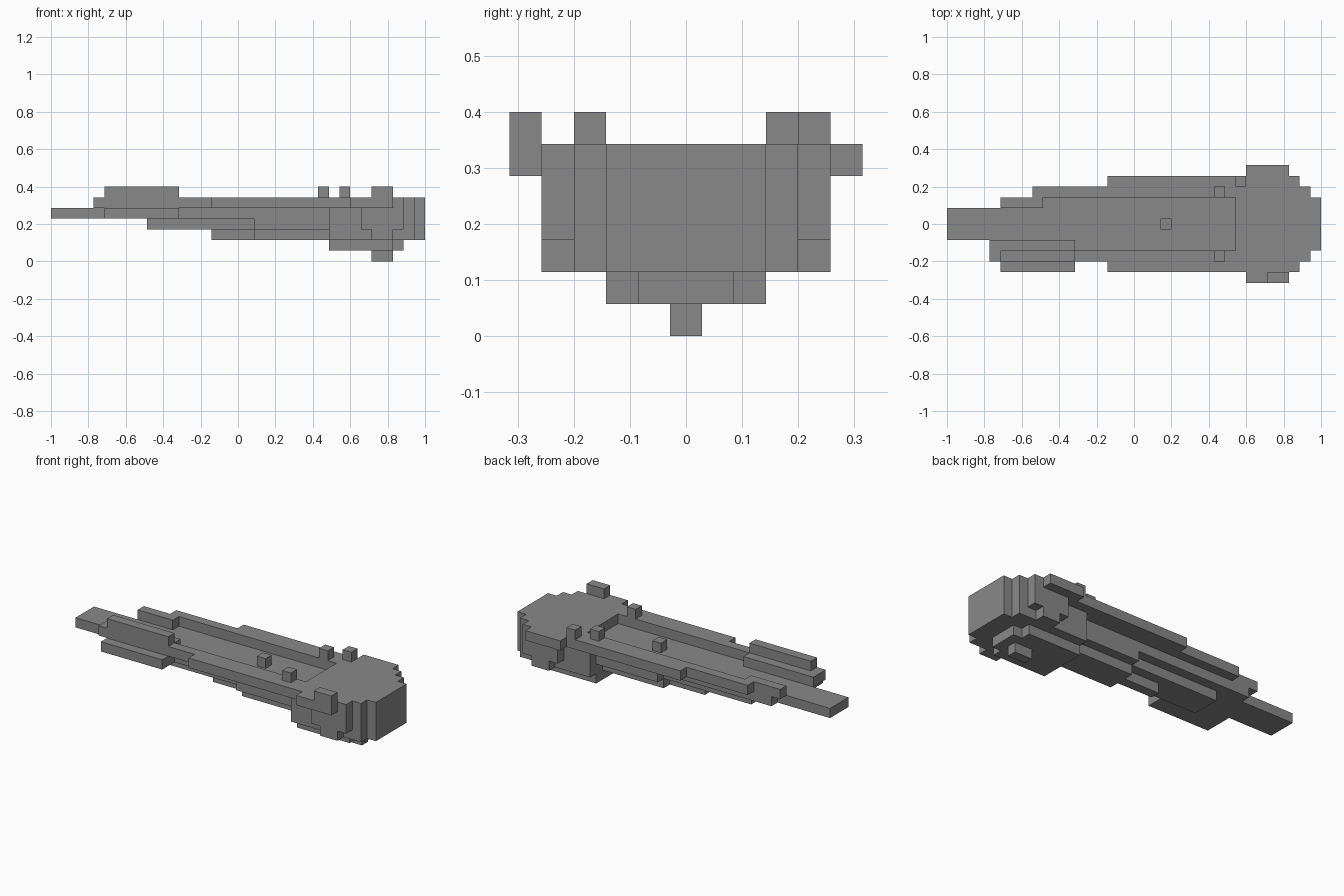
import bpy

if "Cube" in bpy.data.objects:
    bpy.data.objects.remove(bpy.data.objects["Cube"])

U = 2 / 35  # one block

grey = bpy.data.materials.new("hull_grey")
grey.use_nodes = True
colour = (0.25, 0.25, 0.25, 1)
grey.diffuse_color = colour
grey.node_tree.nodes["Principled BSDF"].inputs["Base Color"].default_value = colour


def block(name, x, y, z):
    """Box from block ranges: x from the tip, y from the centre line, z from the ground."""
    bpy.ops.mesh.primitive_cube_add(size=1)
    ob = bpy.context.object
    ob.name = name
    ob.location = ((x[0] + x[1]) / 2 * U - 1, (y[0] + y[1]) / 2 * U, (z[0] + z[1]) / 2 * U)
    ob.scale = ((x[1] - x[0]) * U, (y[1] - y[0]) * U, (z[1] - z[0]) * U)
    bpy.ops.object.transform_apply(location=True, rotation=False, scale=True)
    ob.data.materials.append(grey)


def centred(name, x, half, z):
    block(name, x, (-half, half), z)


def pair(name, x, y, z):
    block("left_" + name, x, y, z)
    block("right_" + name, x, (-y[1], -y[0]), z)


# Long flat body and its keel
centred("nose", (0, 6), 1.5, (4, 5))
centred("deck", (6, 26), 2.5, (4, 5))
centred("front_keel", (9, 19), 1.5, (3, 4))
centred("rear_keel", (19, 26), 2.5, (3, 4))
centred("front_lower_keel", (15, 19), 0.5, (2, 3))
centred("rear_lower_keel", (19, 26), 1.5, (2, 3))

# Stepped engine block
centred("neck", (26, 29), 3.5, (2, 5))
centred("neck_top", (27, 28), 2.5, (5, 6))
centred("engine_top", (28, 33), 4.5, (5, 6))
centred("engine_middle", (29, 33), 4.5, (3, 5))
centred("engine_core", (29, 33), 3.5, (2, 3))
centred("engine_lower", (30, 32), 4.5, (2, 3))
centred("engine_rear", (33, 34), 3.5, (2, 6))
centred("engine_tail", (34, 35), 2.5, (2, 6))
centred("belly", (26, 32), 2.5, (1, 2))
centred("belly_rear", (32, 33), 1.5, (1, 2))
centred("belly_fin", (30, 32), 0.5, (0, 1))

# Raised side rails
pair("inner_rail", (12, 28), (2.5, 3.5), (5, 6))
pair("outer_rail", (15, 28), (3.5, 4.5), (5, 6))
block("left_rail_front", (8, 12), (2.5, 3.5), (5, 6))
block("left_rail_tip", (5, 9), (1.5, 2.5), (5, 6))

# Side pod
block("pod_base", (5, 12), (-4.5, -1.5), (4, 5))
block("pod_body", (4, 12), (-3.5, -1.5), (5, 6))
block("pod_top", (5, 12), (-3.5, -2.5), (6, 7))

# Side bumps and posts
pair("side_bump", (28, 32), (4.5, 5.5), (5, 6))
block("right_bump_top", (30, 32), (-5.5, -4.5), (6, 7))
pair("rail_post", (25, 26), (2.5, 3.5), (6, 7))
block("left_post", (27, 28), (3.5, 4.5), (6, 7))
centred("deck_post", (20, 21), 0.5, (5, 6))
